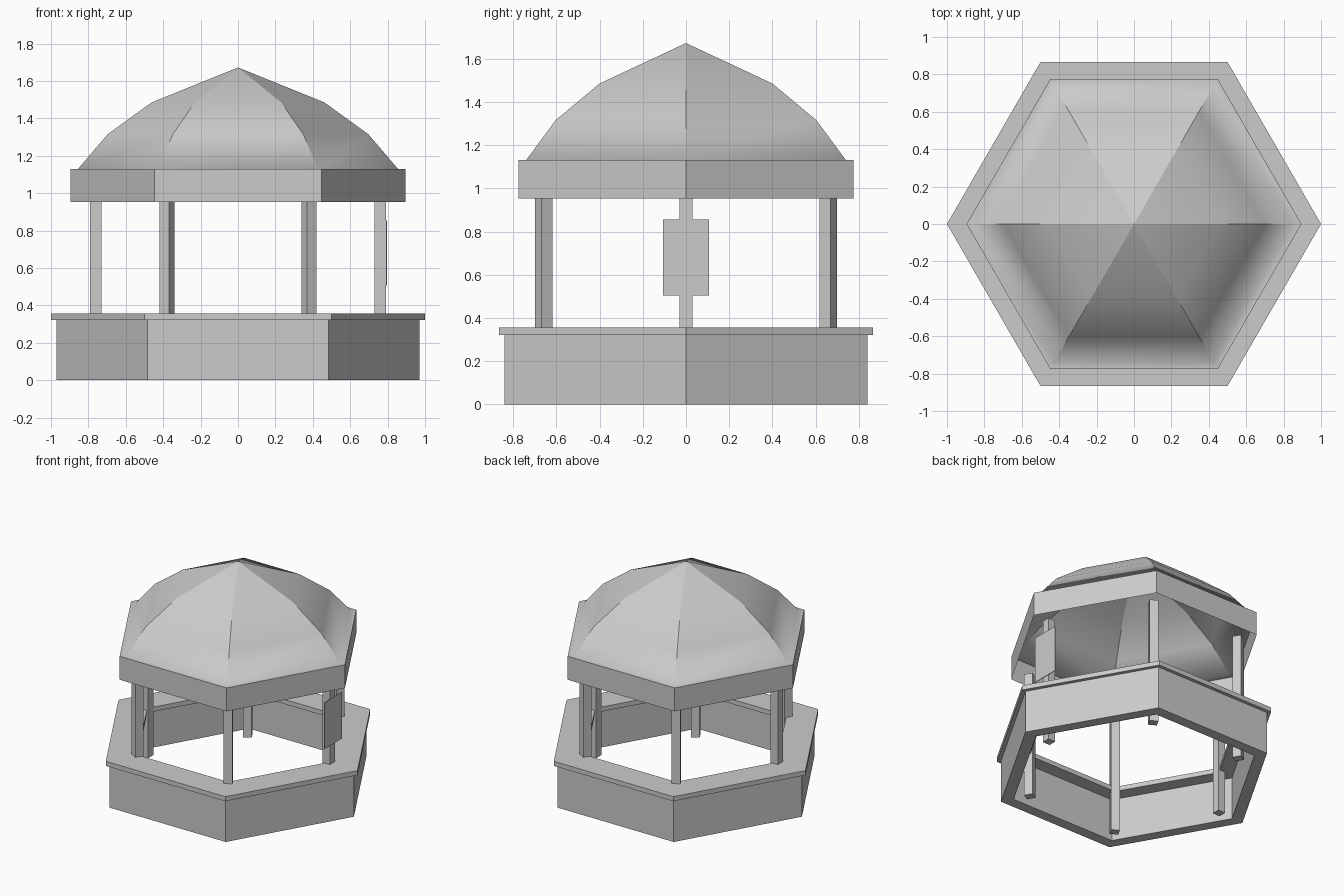
import bpy, bmesh, math

if "Cube" in bpy.data.objects:
    bpy.data.objects.remove(bpy.data.objects["Cube"])

SIDES = 6


def hex_sweep(name, profile, closed=False, smooth=False):
    """Sweep a (radius, z) profile round six corners."""
    bm = bmesh.new()
    rings = []
    for r, z in profile:
        if r == 0:
            rings.append([bm.verts.new((0, 0, z))] * SIDES)
        else:
            rings.append([bm.verts.new((r * math.cos(k * math.tau / SIDES),
                                        r * math.sin(k * math.tau / SIDES), z))
                          for k in range(SIDES)])
    pairs = list(zip(rings, rings[1:] + rings[:1]))
    if not closed:
        pairs.pop()
    for low, high in pairs:
        for k in range(SIDES):
            n = (k + 1) % SIDES
            f = bm.faces.new(list(dict.fromkeys((low[k], low[n], high[n], high[k]))))
            f.smooth = smooth
    if smooth:
        # hip ridges stay crisp, slopes blend downwards
        for e in bm.edges:
            a, b = e.verts
            if abs(a.co.z - b.co.z) > 1e-4:
                e.smooth = False
    if closed:
        bmesh.ops.recalc_face_normals(bm, faces=bm.faces[:])
    me = bpy.data.meshes.new(name)
    bm.to_mesh(me)
    bm.free()
    ob = bpy.data.objects.new(name, me)
    bpy.context.collection.objects.link(ob)
    return ob


def box(name, size, loc, turn=0):
    bpy.ops.mesh.primitive_cube_add(size=1, location=loc, rotation=(0, 0, turn))
    ob = bpy.context.object
    ob.name = name
    ob.scale = size
    return ob


# low counter wall and overhanging counter top
hex_sweep("counter_wall", [(0.97, 0), (0.97, 0.322), (0.877, 0.322), (0.877, 0)], closed=True)
hex_sweep("counter_top", [(1.0, 0.322), (1.0, 0.357), (0.76, 0.357), (0.76, 0.322)], closed=True)

# six square posts turned to face outwards
for k in range(SIDES):
    a = k * math.tau / SIDES
    box(f"post_{k + 1}", (0.06, 0.06, 0.957),
        (0.76 * math.cos(a), 0.76 * math.sin(a), 0.4785), a)

# thin sign board on the right-hand post
box("sign_board", (0.004, 0.212, 0.35), (0.794, 0, 0.68))

# canopy: thin upright rim and hollow faceted dome
hex_sweep("canopy_rim", [(0.895, 0.953), (0.895, 1.13)])
hex_sweep("canopy_roof", [(0.895, 1.13), (0.855, 1.13), (0.697, 1.315),
                          (0.462, 1.485), (0, 1.672)], smooth=True)
